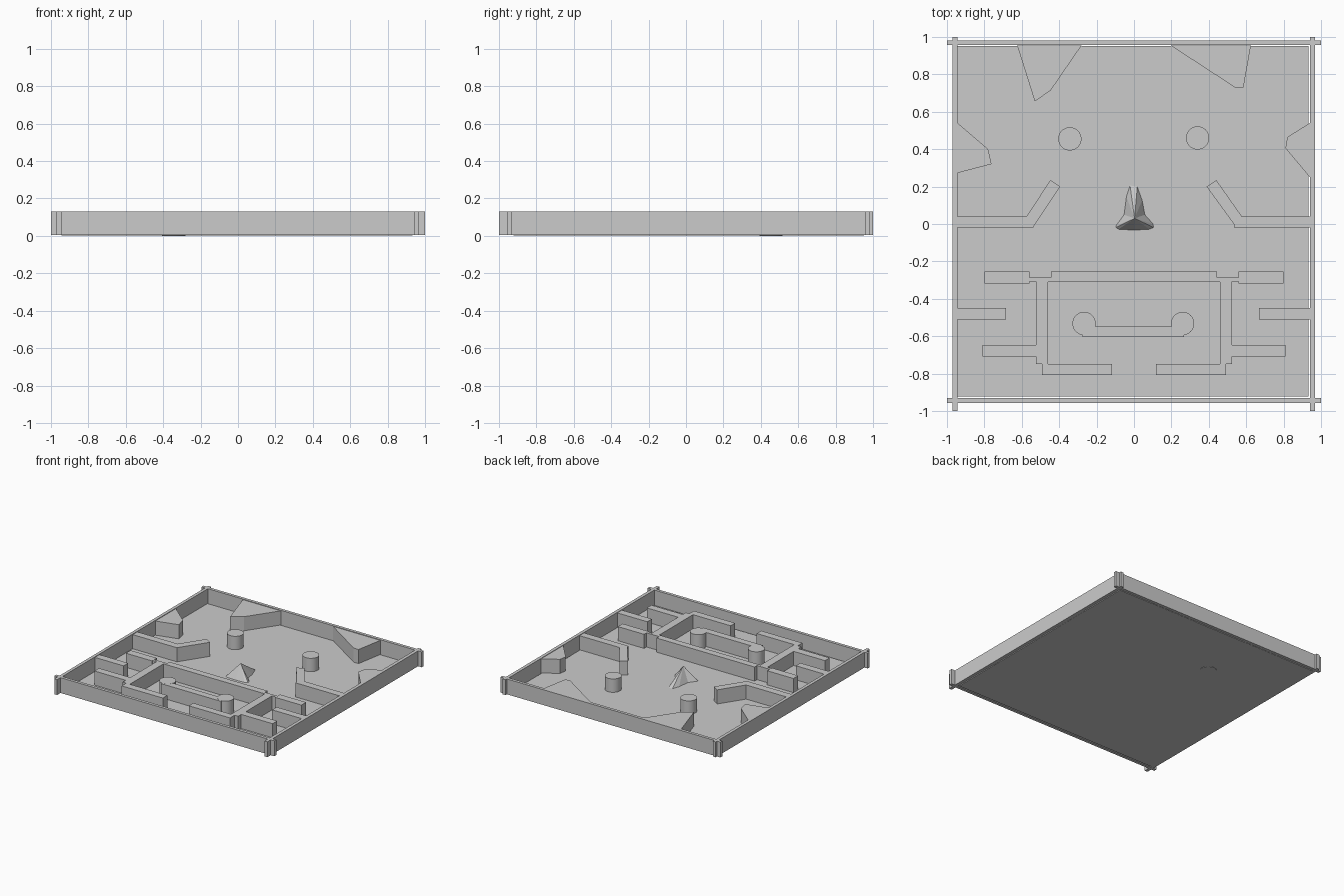
import bpy, bmesh

FLOOR = 0.004   # underside of the board
TOP = 0.126     # top of the inner walls


def finish(name, bm):
    bmesh.ops.recalc_face_normals(bm, faces=bm.faces)
    mesh = bpy.data.meshes.new(name)
    bm.to_mesh(mesh)
    bm.free()
    obj = bpy.data.objects.new(name, mesh)
    bpy.context.collection.objects.link(obj)
    return obj


def prism(name, outline, z0=FLOOR, z1=TOP):
    """Extrude a flat outline from z0 to z1."""
    bm = bmesh.new()
    face = bm.faces.new([bm.verts.new((x, y, z0)) for x, y in outline])
    res = bmesh.ops.extrude_face_region(bm, geom=[face])
    up = [v for v in res["geom"] if isinstance(v, bmesh.types.BMVert)]
    bmesh.ops.translate(bm, verts=up, vec=(0, 0, z1 - z0))
    return finish(name, bm)


def block(name, x0, x1, y0, y1, z0=FLOOR, z1=TOP):
    return prism(name, [(x0, y0), (x1, y0), (x1, y1), (x0, y1)], z0, z1)


def post(name, x, y, r, z0, z1):
    bpy.ops.mesh.primitive_cylinder_add(vertices=48, radius=r, depth=z1 - z0,
                                        location=(x, y, (z0 + z1) / 2))
    obj = bpy.context.object
    obj.name = name
    bpy.ops.object.shade_smooth_by_angle()


# Floor panel, with a thin gap to the outer walls
block("floor", -0.944, 0.934, -0.921, 0.951, 0.003, 0.010)

# Four outer walls crossing at the corners
block("outer_wall_left", -0.97, -0.944, -1, 1, 0.004, 0.13)
block("outer_wall_right", 0.94, 0.967, -1, 1, 0.004, 0.13)
block("outer_wall_back", -1, 1, 0.957, 0.982, 0.004, 0.13)
block("outer_wall_front", -1, 1, -0.956, -0.931, 0.004, 0.13)

# Angled buttresses against the back and side walls
prism("back_wedge_left", [(-0.625, 0.955), (-0.53, 0.655), (-0.445, 0.715), (-0.28, 0.955)])
prism("back_wedge_right", [(0.195, 0.955), (0.54, 0.73), (0.585, 0.73), (0.625, 0.955)])
prism("side_wedge_left", [(-0.943, 0.54), (-0.78, 0.40), (-0.762, 0.32), (-0.943, 0.273)])
prism("side_wedge_right", [(0.94, 0.54), (0.82, 0.465), (0.81, 0.405), (0.94, 0.25)])

# Bent walls and short stubs reaching in from both sides
bent = [(0.941, 0.04), (0.577, 0.04), (0.44, 0.235), (0.388, 0.20),
        (0.535, -0.002), (0.535, -0.02), (0.941, -0.02)]
prism("bent_wall_right", bent)
prism("bent_wall_left", [(-0.943, 0.04), (-0.575, 0.04), (-0.447, 0.235), (-0.395, 0.20),
                         (-0.53, -0.003), (-0.54, -0.02), (-0.943, -0.02)])
block("stub_wall_left", -0.943, -0.684, -0.51, -0.45)
block("stub_wall_right", 0.667, 0.941, -0.51, -0.45)

# Central maze frame: half outline mirrored across x
half = [(-0.445, -0.255), (-0.445, -0.287), (-0.56, -0.287), (-0.56, -0.255),
        (-0.798, -0.255), (-0.798, -0.317), (-0.56, -0.317), (-0.56, -0.308),
        (-0.525, -0.308), (-0.525, -0.648), (-0.81, -0.648), (-0.81, -0.708),
        (-0.525, -0.708), (-0.525, -0.748), (-0.493, -0.748), (-0.493, -0.807),
        (-0.118, -0.807), (-0.118, -0.748), (-0.46, -0.748), (-0.46, -0.31)]
prism("maze_frame", half + [(-x, y) for x, y in reversed(half)])

# Low bar with a round post at each end
block("bar_wall", -0.275, 0.267, -0.605, -0.548, FLOOR, 0.1255)
post("bar_post_left", -0.267, -0.532, 0.062, FLOOR, TOP)
post("bar_post_right", 0.26, -0.532, 0.062, FLOOR, TOP)

# Two free-standing round posts
post("round_post_left", -0.343, 0.455, 0.062, 0.0, 0.12)
post("round_post_right", 0.34, 0.46, 0.062, 0.003, 0.12)

# Faceted centre peak: concave base outline joined to one apex
base = [(-0.1, -0.02), (-0.085, -0.03), (0.0, -0.035), (0.085, -0.03), (0.108, -0.02),
        (0.105, 0.0), (0.06, 0.05), (0.045, 0.13), (0.018, 0.205), (-0.022, 0.212),
        (-0.042, 0.15), (-0.055, 0.05), (-0.098, -0.008)]
bm = bmesh.new()
ring = [bm.verts.new((x, y, 0.006)) for x, y in base]
apex = bm.verts.new((0.003, 0.03, 0.125))
bm.faces.new(ring)
for a, b in zip(ring, ring[1:] + ring[:1]):
    bm.faces.new((a, b, apex))
finish("centre_peak", bm)
